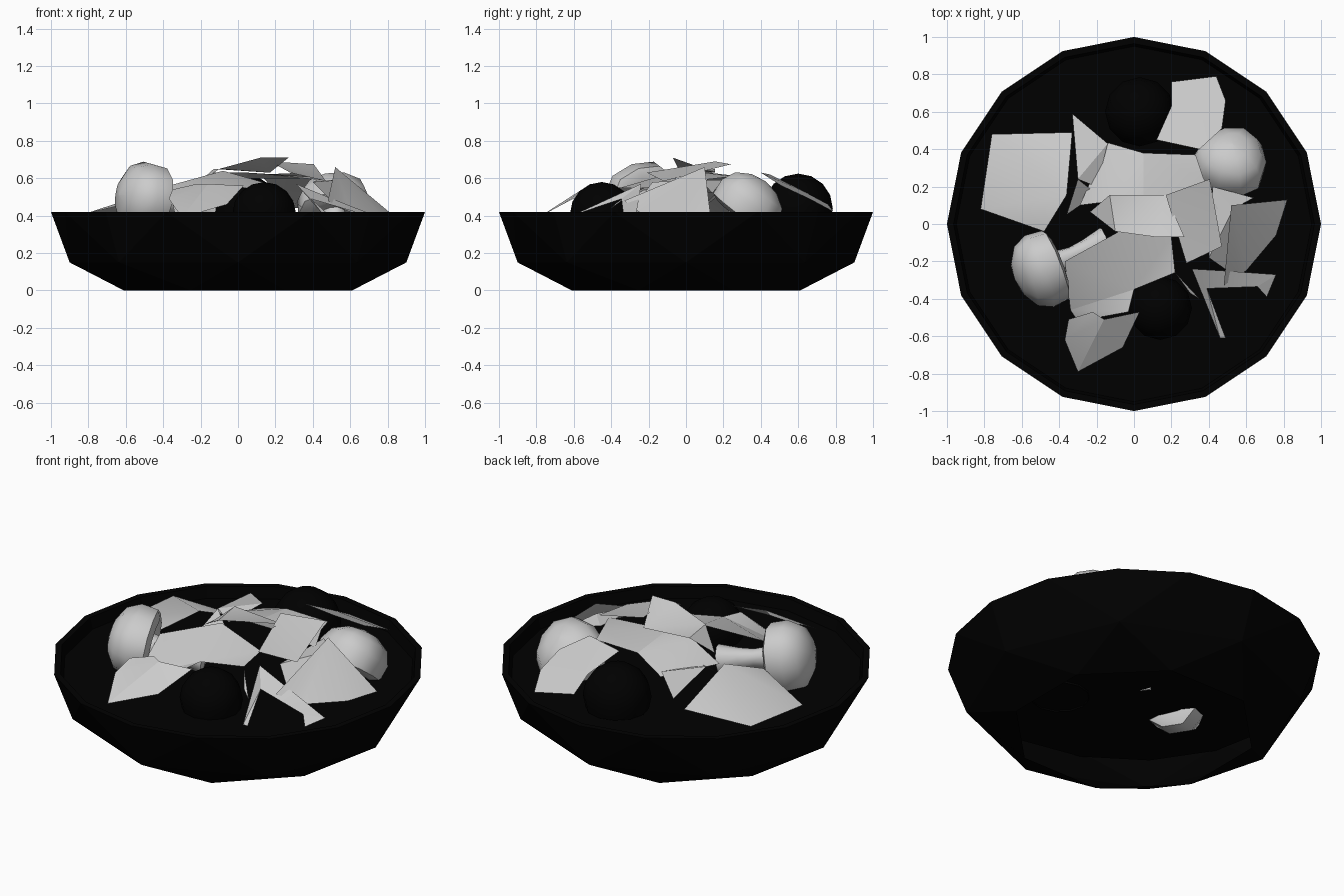
import bpy, bmesh, math
from mathutils import Vector

if "Cube" in bpy.data.objects:
    bpy.data.objects.remove(bpy.data.objects["Cube"])

dark = bpy.data.materials.new("dark")
dark.diffuse_color = (0, 0, 0, 1)
dark.use_nodes = True
dark.node_tree.nodes["Principled BSDF"].inputs["Base Color"].default_value = dark.diffuse_color
BROTH_Z = 0.355


def make_object(name, bm, mat=None, smooth=None):
    bmesh.ops.recalc_face_normals(bm, faces=bm.faces)
    mesh = bpy.data.meshes.new(name)
    bm.to_mesh(mesh)
    bm.free()
    ob = bpy.data.objects.new(name, mesh)
    bpy.context.collection.objects.link(ob)
    if mat:
        mesh.materials.append(mat)
    if smooth:
        bpy.ops.object.select_all(action='DESELECT')
        ob.select_set(True)
        bpy.context.view_layer.objects.active = ob
        bpy.ops.object.shade_smooth_by_angle(angle=math.radians(smooth))
    return ob


def ring(bm, sides, r, z, turn=0, wobble=0):
    verts = []
    for i in range(sides):
        a = 2 * math.pi * i / sides + math.radians(turn)
        k = r * (1 + wobble * math.sin(3 * a + 1))
        verts.append(bm.verts.new((k * math.cos(a), k * math.sin(a), z)))
    return verts


def bridge(bm, lo, hi):
    n = len(lo)
    for i in range(n):
        j = (i + 1) % n
        bm.faces.new((lo[i], lo[j], hi[j], hi[i]))


# Bowl: 8-sided open foot and waist widening to a 16-sided rim with inner lip
bm = bmesh.new()
foot = ring(bm, 8, 0.66, 0, 22.5)
waist = ring(bm, 8, 0.90, 0.15)
rim = ring(bm, 16, 1.0, 0.42)
inner = ring(bm, 16, 0.965, 0.42)
lip = ring(bm, 16, 0.95, BROTH_Z)
for j in range(8):
    k = (j + 1) % 8
    a, b, c = rim[2 * j], rim[2 * j + 1], rim[(2 * j + 2) % 16]
    for tri in ((foot[j], waist[k], waist[j]), (foot[j], foot[k], waist[k]),
                (waist[j], b, a), (waist[j], waist[k], b), (waist[k], c, b)):
        bm.faces.new(tri)
bridge(bm, rim, inner)
bridge(bm, inner, lip)
make_object("bowl", bm, dark)

# Liquid surface closing the bowl
bm = bmesh.new()
bm.faces.new(ring(bm, 16, 0.95, BROTH_Z))
make_object("broth", bm, dark)


# Round dark vegetables: domes resting on the liquid
def dark_ball(name, loc, r):
    bm = bmesh.new()
    bmesh.ops.create_uvsphere(bm, u_segments=12, v_segments=8, radius=r)
    low = [v for v in bm.verts if v.co.z < -0.5 * r]
    bmesh.ops.delete(bm, geom=low, context='VERTS')
    make_object(name, bm, dark, 40).location = loc


dark_ball("dark_ball_back", (0.03, 0.60, 0.44), 0.185)
dark_ball("dark_ball_front", (0.14, -0.45, 0.41), 0.17)


# Mushrooms: cap and stem in one turned profile
def mushroom(name, centre, axis, size=1):
    profile = [(0.005, 0.145), (0.09, 0.13), (0.165, 0.085), (0.20, 0.01), (0.19, -0.08),
               (0.14, -0.10), (0.065, -0.08), (0.05, -0.18), (0.06, -0.26), (0.085, -0.37), (0.005, -0.38)]
    bm = bmesh.new()
    rings = [ring(bm, 10, r, z, 0, 0.05) for r, z in profile]
    for lo, hi in zip(rings, rings[1:]):
        bridge(bm, lo, hi)
    bm.faces.new(rings[0])
    bm.faces.new(rings[-1])
    ob = make_object(name, bm, None, 60)
    ob.rotation_euler = Vector(axis).to_track_quat('Z', 'Y').to_euler()
    ob.location = centre
    ob.scale = (size,) * 3


mushroom("mushroom_left", (-0.50, -0.24, 0.49), (-0.37, -0.15, 0.06), 1.03)
mushroom("mushroom_right", (0.52, 0.34, 0.47), (0.02, 0.25, 0.32), 0.98)


# Leaf scraps: thin creased sheets from their outlines
def leaf(name, outline):
    bm = bmesh.new()
    face = bm.faces.new([bm.verts.new(p) for p in outline])
    bmesh.ops.triangulate(bm, faces=[face])
    make_object(name, bm, None, 30)


leaf("leaf_left", [(-.76, .48, .42), (-.82, .08, .41), (-.48, -.04, .49), (-.36, .155, .56), (-.33, .49, .41)])
leaf("leaf_spike_outer", [(-.33, .59, .51), (-.30, .24, .56), (-.20, .20, .52), (-.14, .43, .56)])
leaf("leaf_spike_inner", [(-.30, .24, .56), (-.36, .05, .41), (-.20, .16, .52)])
leaf("leaf_back_left", [(-.14, .435, .53), (-.29, .10, .52), (-.13, .12, .63), (.05, .10, .63), (.05, .38, .60)])
leaf("leaf_back_right", [(.05, .10, .63), (.45, .08, .59), (.37, .25, .61), (.33, .37, .60), (.05, .38, .60)])
leaf("leaf_top", [(-.235, .065, .555), (-.10, -.04, .65), (.12, -.07, .71), (.27, -.07, .71),
                  (.17, .155, .63), (-.13, .155, .65)])
leaf("leaf_fold", [(.17, .155, .69), (.28, -.21, .63), (.47, -.12, .585), (.405, .24, .675)])
leaf("leaf_front_centre", [(-.37, -.20, .56), (-.34, -.46, .42), (-.30, -.52, .40), (-.03, -.47, .54),
                           (0, -.35, .55), (.22, -.26, .545), (.20, -.07, .56), (-.08, -.04, .64)])
leaf("leaf_front_left", [(-.35, -.51, .54), (-.37, -.62, .49), (-.30, -.79, .39), (-.16, -.51, .57),
                         (-.22, -.47, .57)])
leaf("leaf_front_right", [(-.16, -.51, .57), (-.30, -.79, .39), (-.06, -.66, .46), (.03, -.47, .56)])
leaf("leaf_right", [(.52, .10, .66), (.48, -.33, .48), (.55, -.28, .44), (.60, -.25, .42), (.76, -.06, .41),
                    (.82, .13, .41)])
leaf("leaf_right_inner", [(.42, .20, .59), (.40, -.18, .58), (.50, -.25, .48), (.53, .08, .59), (.64, .14, .52)])
leaf("leaf_fork_strip", [(.31, -.24, .57), (.46, -.61, .40), (.49, -.61, .40), (.39, -.345, .49)])
leaf("leaf_fork_side", [(.31, -.24, .57), (.39, -.345, .49), (.66, -.335, .41), (.76, -.27, .39),
                        (.48, -.25, .50)])
leaf("leaf_fork_tip", [(.66, -.335, .41), (.71, -.39, .37), (.76, -.27, .39)])
leaf("leaf_sliver", [(.22, -.26, .54), (.30, -.37, .47), (.35, -.40, .44)])
leaf("leaf_back", [(.20, .76, .46), (.20, .63, .53), (.12, .45, .62), (.35, .40, .63), (.47, .51, .56),
                   (.49, .66, .49), (.44, .79, .42)])
